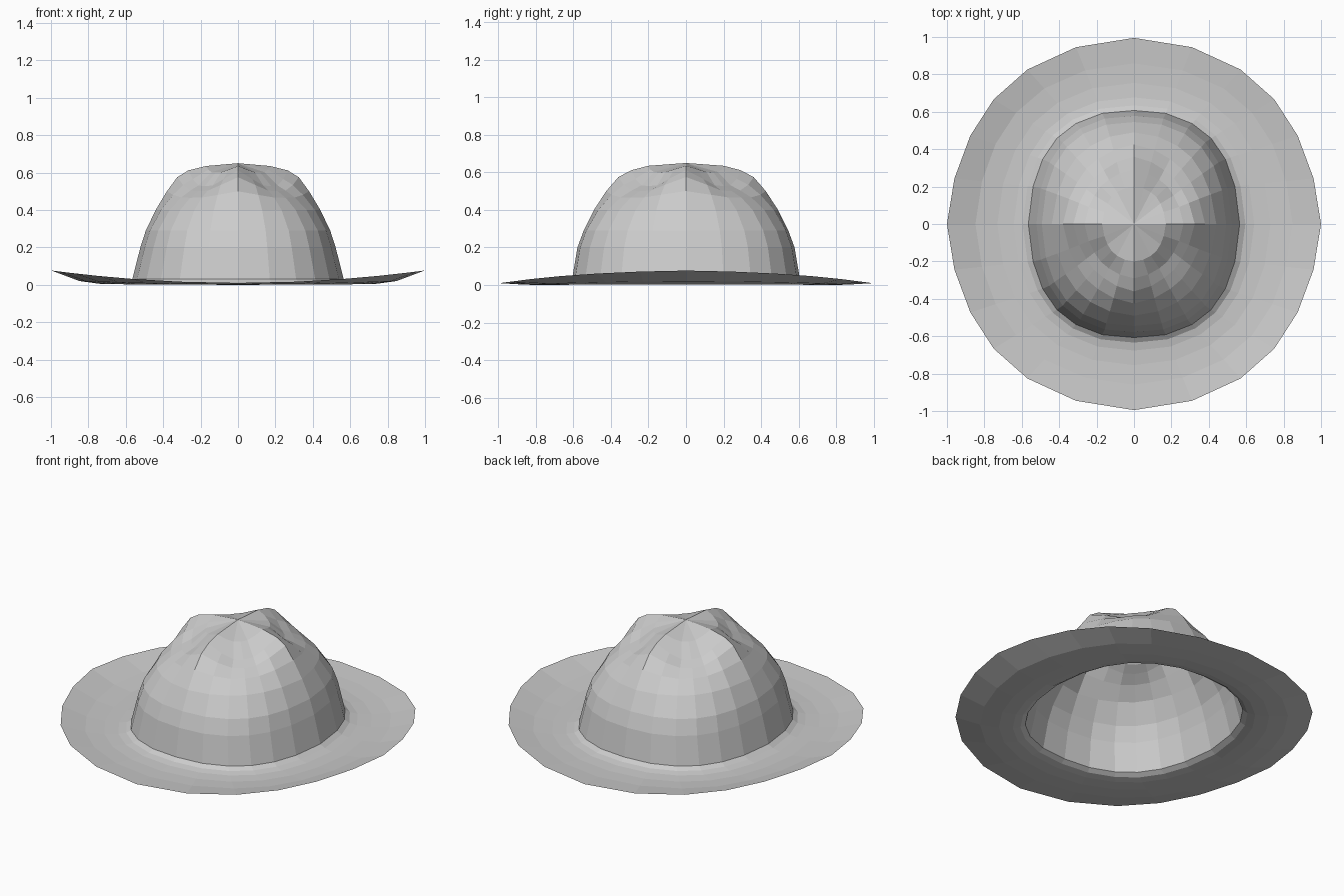
import bpy, bmesh

if "Cube" in bpy.data.objects:
    bpy.data.objects.remove(bpy.data.objects["Cube"])

# Quarter outlines (unit size, from +x to +y): squarish head shape and round rim
HEAD = [(1, 0), (.955, .33), (.865, .57), (.73, .755), (.55, .885), (.30, .975), (0, 1)]
RIM = [(1, 0), (.96, .245), (.875, .475), (.75, .67), (.57, .83), (.31, .95), (0, 1)]
N = 24


def outline(quarter):
    """Mirror a quarter outline into a closed loop of 24 points."""
    q = quarter[:-1]
    up = q + [(-x, y) for x, y in quarter[:0:-1]]
    return up + [(-x, -y) for x, y in up]


def quadrant_step(i):
    """Steps away from the nearest ridge (0 on an axis, 3 on a diagonal)."""
    k = i % 6
    return min(k, 6 - k)


def loft(name, rings, cap=None):
    """Skin a stack of rings, with an optional apex point."""
    bm = bmesh.new()
    loops = [[bm.verts.new(p) for p in ring] for ring in rings]
    for a, b in zip(loops, loops[1:]):
        for i in range(N):
            j = (i + 1) % N
            bm.faces.new((a[i], a[j], b[j], b[i]))
    if cap:
        tip = bm.verts.new(cap)
        for i in range(N):
            bm.faces.new((loops[-1][i], loops[-1][(i + 1) % N], tip))
    me = bpy.data.meshes.new(name)
    bm.to_mesh(me)
    bm.free()
    ob = bpy.data.objects.new(name, me)
    bpy.context.collection.objects.link(ob)
    return ob


head, rim = outline(HEAD), outline(RIM)

# Crown: rx, ry, z, dent depth, dent pull towards the centre
profile = [(.565, .607, .03, 0, 0), (.522, .578, .20, 0, 0), (.493, .545, .29, 0, 0),
           (.44, .49, .40, 0, .04), (.38, .425, .50, .035, .08),
           (.325, .36, .575, .075, .10), (.265, .29, .612, .085, .08),
           (.17, .20, .635, .035, .04)]
pinch = [0, .55, .95, 1]
crown = []
for rx, ry, z, depth, pull in profile:
    ring = []
    for i, (x, y) in enumerate(head):
        w = pinch[quadrant_step(i)]
        s = 1 - pull * w
        ring.append((x * rx * s, y * ry * s, z - depth * w))
    crown.append(ring)
loft("crown", crown, (0, 0, .65))

# Brim: flat near the head, curling up at the left and right sides
steps = [(0, .03, 0), (.07, .012, 0), (.18, .004, 0), (.38, 0, .004),
         (.65, .002, .018), (1, .01, .067)]
brim = []
for t, z, lift in reversed(steps):
    ring = []
    for (hx, hy), (ox, oy) in zip(head, rim):
        x = hx * .565 * (1 - t) + ox * t
        y = hy * .607 * (1 - t) + oy * .995 * t
        ring.append((x, y, z + lift * ox * ox))
    brim.append(ring)
loft("brim", brim)
